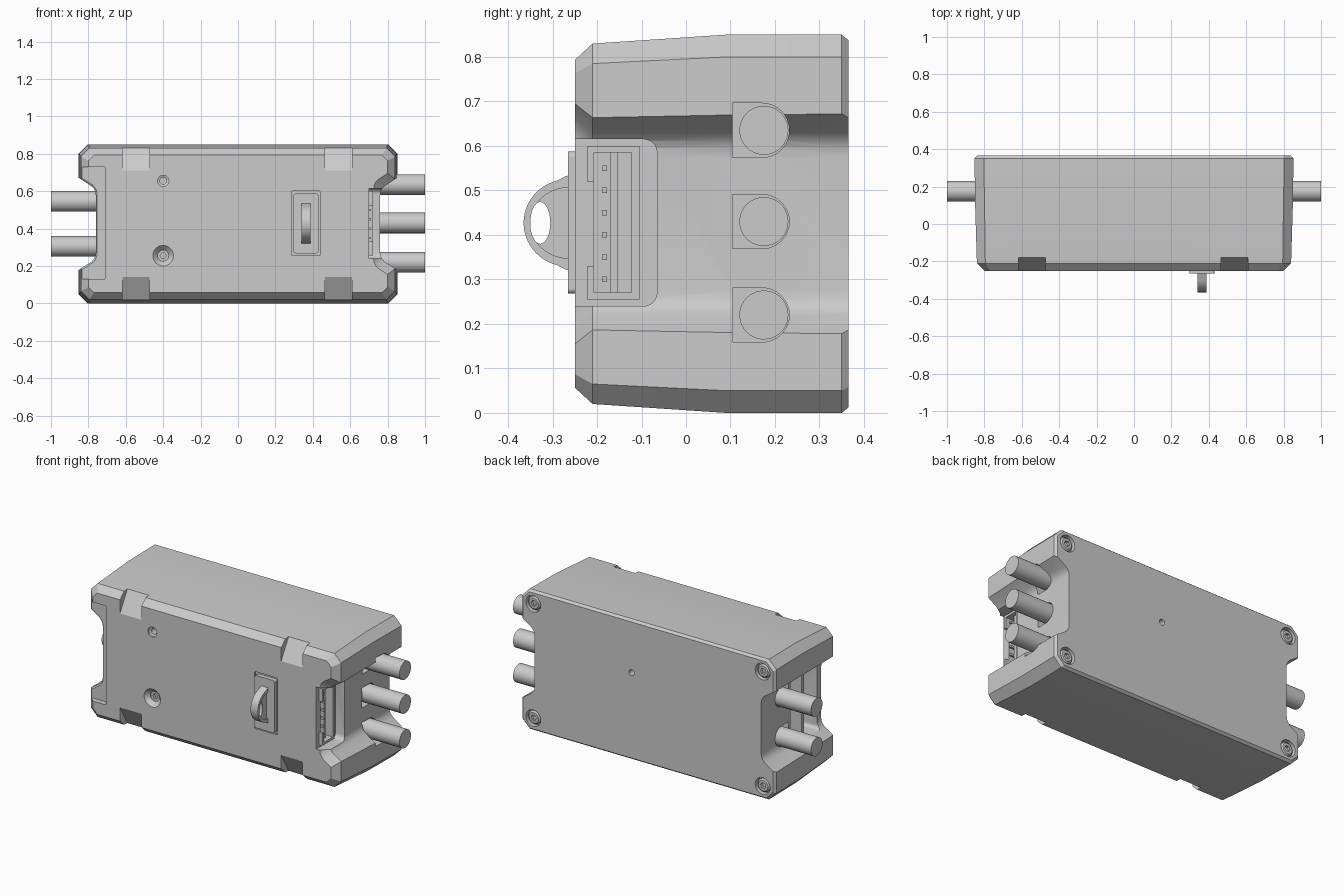
import bpy, bmesh
from math import sin, cos, pi, radians

if "Cube" in bpy.data.objects:
    bpy.data.objects.remove(bpy.data.objects["Cube"])

def loft(name, rings):
    """Skin a stack of equal-length point rings and cap both ends."""
    bm = bmesh.new()
    vs = [[bm.verts.new(p) for p in r] for r in rings]
    n = len(rings[0])
    for a, b in zip(vs, vs[1:]):
        for i in range(n):
            j = (i + 1) % n
            bm.faces.new((a[i], a[j], b[j], b[i]))
    bm.faces.new(vs[0])
    bm.faces.new(vs[-1])
    bmesh.ops.recalc_face_normals(bm, faces=bm.faces)
    me = bpy.data.meshes.new(name)
    bm.to_mesh(me)
    bm.free()
    ob = bpy.data.objects.new(name, me)
    bpy.context.collection.objects.link(ob)
    return ob

def place(axis, t, a, b):
    return (t, a, b) if axis == 'x' else (a, t, b)

def extrude(name, pts, axis, t0, t1):
    return loft(name, [[place(axis, t, a, b) for a, b in pts] for t in (t0, t1)])

def lathe(name, axis, a, b, steps, n=32):
    """Round part along an axis; steps are (position, radius)."""
    return loft(name, [[place(axis, t, a + r * cos(2 * pi * i / n), b + r * sin(2 * pi * i / n))
                        for i in range(n)] for t, r in steps])

def rrect(a0, a1, b0, b1, r=0.0, n=5):
    if r == 0:
        return [(a0, b0), (a1, b0), (a1, b1), (a0, b1)]
    out = []
    for k, (ca, cb) in enumerate([(a1 - r, b1 - r), (a0 + r, b1 - r), (a0 + r, b0 + r), (a1 - r, b0 + r)]):
        for i in range(n + 1):
            t = pi / 2 * (k + i / n)
            out.append((ca + r * cos(t), cb + r * sin(t)))
    return out

def cut(target, cutter):
    cutter.hide_render = True
    m = target.modifiers.new("cut", 'BOOLEAN')
    m.operation, m.solver, m.object = 'DIFFERENCE', 'EXACT', cutter
    bpy.context.view_layer.objects.active = target
    bpy.ops.object.modifier_apply(modifier=m.name)
    bpy.data.objects.remove(cutter)

def arc(cy, cz, ry, rz, a0, a1, n):
    return [(cy + ry * cos(a0 + (a1 - a0) * i / n), cz + rz * sin(a0 + (a1 - a0) * i / n))
            for i in range(n + 1)]

# housing: chamfered octagon lofted from back to front
def octagon(y, hx, m, c):
    z0, z1 = m, 0.85 - m
    return [(x, y, z) for x, z in [(hx - c, z0), (hx, z0 + c), (hx, z1 - c), (hx - c, z1),
                                   (c - hx, z1), (-hx, z1 - c), (-hx, z0 + c), (c - hx, z0)]]

body = loft("housing", [octagon(0.365, 0.84, 0.012, 0.046), octagon(0.35, 0.853, 0, 0.05),
                        octagon(0.09, 0.849, 0, 0.05), octagon(-0.21, 0.84, 0.02, 0.045),
                        octagon(-0.25, 0.80, 0.057, 0.03)])

# end notches, flared at the front edge
def notch_ring(s, y, d):
    half = [(1.0, 0.767), (0.85, 0.67), (0.785, 0.628), (0.77, 0.612), (0.762, 0.595), (0.76, 0.575)]
    pts = [(x - d, z + d) for x, z in half]
    pts += [(x, 0.85 - z) for x, z in reversed(pts)]
    return [(s * x, y, z) for x, z in pts]

for s in (1, -1):
    cut(body, loft("notch_cutter", [notch_ring(s, 0.45, 0), notch_ring(s, -0.21, 0),
                                    notch_ring(s, -0.29, 0.07)]))

# sloped slots on the long front edges
for x in (-0.545, 0.537):
    for flip in (False, True):
        prof = [(-0.26, 0.693), (-0.17, 0.847), (-0.17, 0.95), (-0.32, 0.95), (-0.32, 0.693)]
        if flip:
            prof = [(y, 0.85 - z) for y, z in prof]
        cut(body, extrude("slot_cutter", prof, 'x', x - 0.072, x + 0.072))

# left front step and side pocket
cut(body, extrude("step_cutter", rrect(-0.95, -0.71, 0.13, 0.73), 'y', -0.35, -0.217))
cut(body, extrude("pocket_cutter", rrect(-0.17, 0.085, 0.22, 0.63, 0.02), 'x', -0.9, -0.66))
extrude("pocket_rib", rrect(-0.06, -0.035, 0.215, 0.635), 'x', -0.75, -0.65)

# right connector recess and socket pocket
cut(body, extrude("recess_cutter", rrect(-0.40, -0.065, 0.24, 0.615, 0.03), 'x', 0.70, 0.95))
cut(body, extrude("socket_cutter", rrect(-0.222, -0.105, 0.255, 0.60), 'x', 0.60, 0.95))

# cable openings, D shaped
cables = [(1, 0.22), (1, 0.43), (1, 0.635), (-1, 0.545), (-1, 0.305)]
for s, z in cables:
    prof = [(0.105, z - 0.061)] + arc(0.171, z, 0.061, 0.061, -pi / 2, pi / 2, 16) + [(0.105, z + 0.061)]
    cut(body, extrude("opening_cutter", prof, 'x', s * 0.66, s * 0.95))

# front screw holes and recess for the loop plate
cut(body, lathe("hole_cutter", 'y', -0.40, 0.655, [(-0.30, 0.03), (-0.24, 0.03), (-0.235, 0.018), (-0.19, 0.018)]))
cut(body, lathe("hole_cutter", 'y', -0.40, 0.255, [(-0.30, 0.055), (-0.25, 0.055), (-0.225, 0.03), (-0.18, 0.03)]))
cut(body, extrude("plate_cutter", rrect(0.285, 0.44, 0.255, 0.60, 0.008), 'y', -0.30, -0.238))

# back pin hole and corner screws
cut(body, lathe("pin_hole_cutter", 'y', 0.11, 0.53, [(0.32, 0.018), (0.40, 0.018)], 20))
smooth = [body]
for x in (-0.77, 0.77):
    for z in (0.078, 0.772):
        cut(body, lathe("screw_cutter", 'y', x, z, [(0.335, 0.05), (0.40, 0.05)]))
        head = lathe("screw", 'y', x, z, [(0.33, 0.041), (0.352, 0.041), (0.36, 0.032)])
        cut(head, lathe("hex_cutter", 'y', x, z, [(0.345, 0.018), (0.40, 0.018)], 6))
        smooth.append(head)
front_screw = lathe("front_screw", 'y', -0.40, 0.255, [(-0.175, 0.031), (-0.222, 0.031)])
cut(front_screw, lathe("hex_cutter", 'y', -0.40, 0.255, [(-0.205, 0.016), (-0.25, 0.016)], 6))
smooth.append(front_screw)

# cables
for s, z in cables:
    smooth.append(lathe("cable", 'x', 0.175, z, [(s * 0.62, 0.055), (s * 1.0, 0.055)], 40))

# connector: open shell, tongue and pins
shell = extrude("connector_shell", rrect(-0.222, -0.105, 0.255, 0.60), 'x', 0.61, 0.722)
cut(shell, extrude("shell_cutter", rrect(-0.207, -0.122, 0.27, 0.585), 'x', 0.65, 0.80))
cut(shell, extrude("key_cutter", rrect(-0.24, -0.20, 0.33, 0.52), 'x', 0.70, 0.80))
extrude("connector_tongue", rrect(-0.170, -0.153, 0.27, 0.585), 'x', 0.64, 0.695)
for i in range(6):
    z = 0.30 + 0.05 * i
    extrude("connector_pin", rrect(-0.189, -0.177, z - 0.006, z + 0.006), 'x', 0.64, 0.71)

# lanyard loop: plate, arched rim and thin web with an oval eye
extrude("loop_plate", rrect(0.297, 0.43, 0.268, 0.587, 0.012), 'y', -0.265, -0.23)
outer = [(-0.26, 0.535), (-0.272, 0.531)] + arc(-0.265, 0.427, 0.10, 0.098, pi * 0.58, pi * 1.42, 24) \
    + [(-0.272, 0.323), (-0.26, 0.319)]
inner = arc(-0.26, 0.427, 0.09, 0.08, pi * 1.5, pi * 0.5, 24)
rim = extrude("loop_rim", outer + inner, 'x', 0.34, 0.388)
web = extrude("loop_web", arc(-0.26, 0.427, 0.092, 0.083, pi * 0.5, pi * 1.5, 24), 'x', 0.35, 0.378)
eye = [(-0.3275 + 0.0225 * cos(2 * pi * i / 28), 0.427 + 0.047 * sin(2 * pi * i / 28)) for i in range(28)]
cut(web, extrude("eye_cutter", eye, 'x', 0.30, 0.42))
cut(rim, extrude("eye_cutter", eye, 'x', 0.30, 0.42))
smooth += [rim, web]

# smooth shading on rounded parts
for ob in smooth:
    bpy.ops.object.select_all(action='DESELECT')
    ob.select_set(True)
    bpy.context.view_layer.objects.active = ob
    bpy.ops.object.shade_smooth_by_angle(angle=radians(25))
